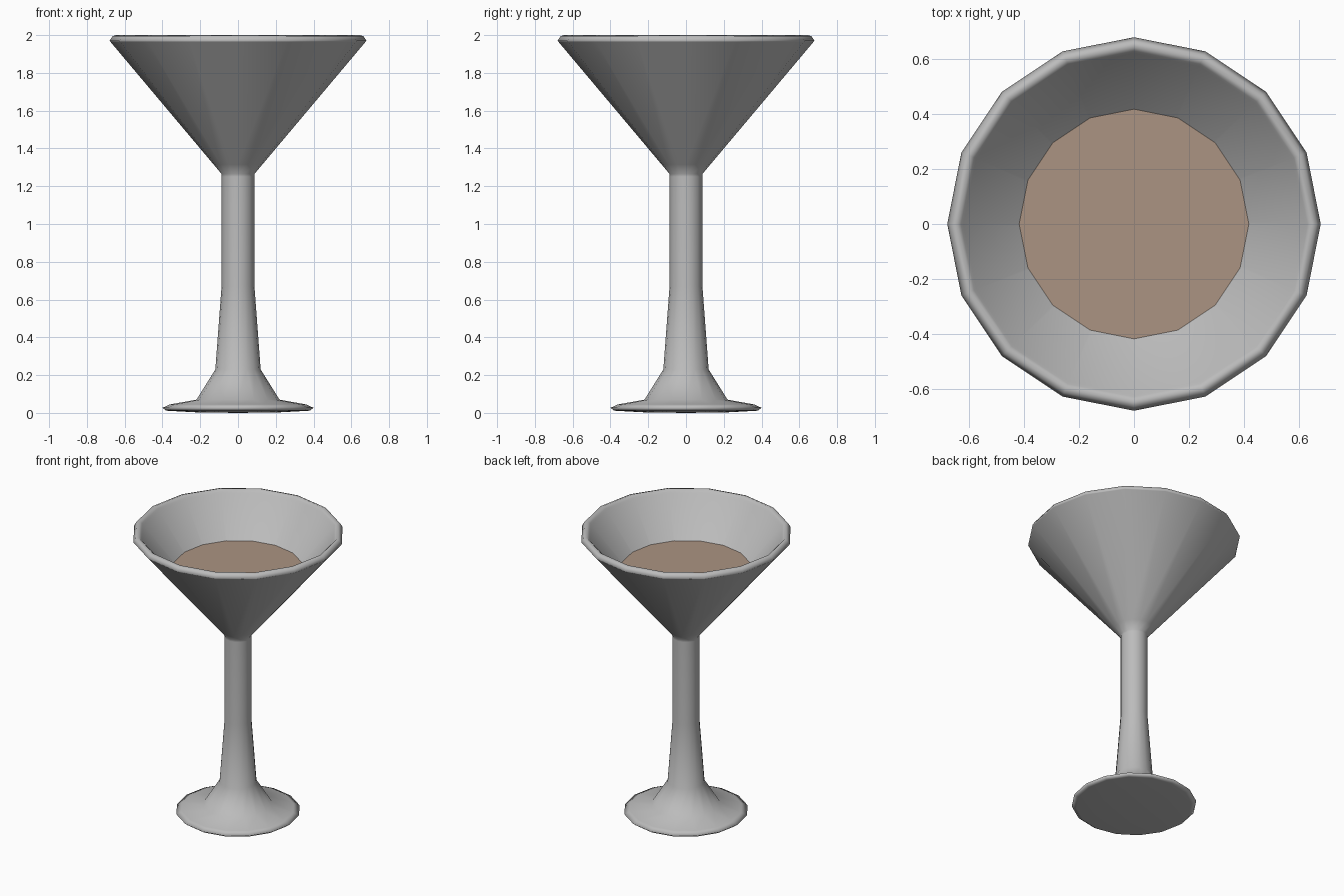
import bpy, bmesh, math

if "Cube" in bpy.data.objects:
    bpy.data.objects.remove(bpy.data.objects["Cube"])

SIDES = 16

def lathe(name, profile, angle, color):
    """Revolve (radius, height) points about z; radius 0 becomes a pole."""
    bm = bmesh.new()
    rings = []
    for r, z in profile:
        if r == 0:
            rings.append([bm.verts.new((0, 0, z))] * SIDES)
        else:
            rings.append([bm.verts.new((r * math.cos(2 * math.pi * i / SIDES),
                                        r * math.sin(2 * math.pi * i / SIDES), z))
                          for i in range(SIDES)])
    for a, b in zip(rings, rings[1:]):
        for i in range(SIDES):
            j = (i + 1) % SIDES
            bm.faces.new(list(dict.fromkeys((a[i], a[j], b[j], b[i]))))
    bmesh.ops.recalc_face_normals(bm, faces=bm.faces)
    mesh = bpy.data.meshes.new(name)
    bm.to_mesh(mesh)
    bm.free()
    obj = bpy.data.objects.new(name, mesh)
    bpy.context.collection.objects.link(obj)
    bpy.ops.object.select_all(action='DESELECT')
    obj.select_set(True)
    bpy.context.view_layer.objects.active = obj
    bpy.ops.object.shade_smooth_by_angle(angle=math.radians(angle))
    mat = bpy.data.materials.new(name + "_color")
    mat.diffuse_color = (*color, 1)
    mat.use_nodes = True
    mat.node_tree.nodes["Principled BSDF"].inputs["Base Color"].default_value = mat.diffuse_color
    obj.data.materials.append(mat)
    return obj

# Glass: underside, foot, stem, outer cone, rolled rim, inner cone
# (extra rings beside the rim and stem joint keep the cone shading crisp)
lathe("glass", [
    (0, 0.0), (0.22, 0.003), (0.37, 0.011), (0.38, 0.012),
    (0.40, 0.027), (0.36, 0.045), (0.22, 0.07),
    (0.12, 0.23), (0.087, 0.67), (0.087, 1.25), (0.087, 1.265),
    (0.129, 1.315), (0.675, 1.964),
    (0.68, 1.97), (0.665, 1.994), (0.645, 2.0), (0.63, 1.985),
    (0.622, 1.976), (0.06, 1.30), (0, 1.29)], 120, (0.5, 0.5, 0.5))

# Drink filling the lower bowl, just inside the inner wall
lathe("drink", [(0, 1.295), (0.062, 1.306), (0.418, 1.735), (0, 1.735)],
      40, (0.41, 0.295, 0.225))
